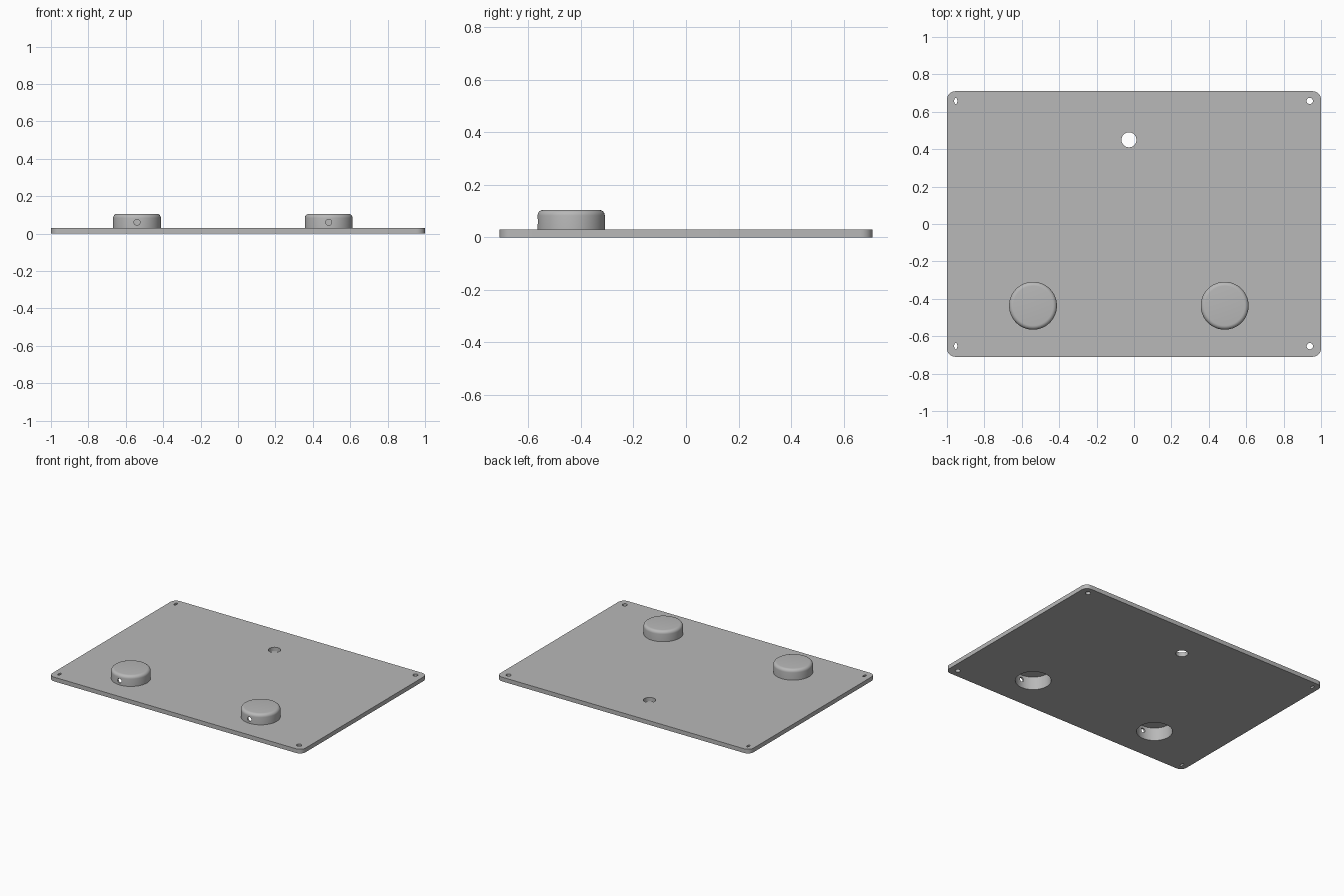
import bpy, bmesh, math
from mathutils import Matrix, Vector

if "Cube" in bpy.data.objects:
    bpy.data.objects.remove(bpy.data.objects["Cube"])

grey = bpy.data.materials.new("light grey")
grey.diffuse_color = (0.48, 0.48, 0.48, 1)
grey.use_nodes = True
grey.node_tree.nodes["Principled BSDF"].inputs["Base Color"].default_value = grey.diffuse_color

T = 0.03            # plate thickness
CAP_Y = -0.437      # both caps sit on this line
CAP_XS = {"left_cap": -0.54, "right_cap": 0.485}


def finish(name, bm):
    bmesh.ops.recalc_face_normals(bm, faces=bm.faces)
    me = bpy.data.meshes.new(name)
    bm.to_mesh(me)
    bm.free()
    ob = bpy.data.objects.new(name, me)
    bpy.context.collection.objects.link(ob)
    me.materials.append(grey)
    return ob


def cylinder(name, centre, r, depth, sides=48, sx=1.0, along_y=False):
    bm = bmesh.new()
    rot = Matrix.Rotation(math.pi / 2, 4, 'X') if along_y else Matrix.Identity(4)
    m = Matrix.Translation(Vector(centre)) @ rot @ Matrix.Diagonal((sx, 1, 1, 1))
    bmesh.ops.create_cone(bm, cap_ends=True, segments=sides, radius1=r,
                          radius2=r, depth=depth, matrix=m)
    return finish(name, bm)


def cut(ob, cutters):
    for c in cutters:
        mod = ob.modifiers.new("cut", 'BOOLEAN')
        mod.operation, mod.solver, mod.object = 'DIFFERENCE', 'EXACT', c
    bpy.context.view_layer.update()
    me = bpy.data.meshes.new_from_object(
        ob.evaluated_get(bpy.context.evaluated_depsgraph_get()))
    ob.modifiers.clear()
    ob.data = me
    for c in cutters:
        bpy.data.objects.remove(c)


def smooth(ob):
    bpy.ops.object.select_all(action='DESELECT')
    ob.select_set(True)
    bpy.context.view_layer.objects.active = ob
    bpy.ops.object.shade_smooth_by_angle(angle=math.radians(30))


# Base plate with rounded corners
bm = bmesh.new()
W, D, R = 1.0, 0.71, 0.045
verts = []
for k, (sx, sy) in enumerate([(1, 1), (-1, 1), (-1, -1), (1, -1)]):
    for i in range(9):
        a = math.pi / 2 * (k + i / 8)
        verts.append(bm.verts.new((sx * (W - R) + R * math.cos(a),
                                   sy * (D - R) + R * math.sin(a), 0)))
face = bm.faces.new(verts)
ext = bmesh.ops.extrude_face_region(bm, geom=[face])
bmesh.ops.translate(bm, vec=(0, 0, T),
                    verts=[v for v in ext["geom"] if isinstance(v, bmesh.types.BMVert)])
plate = finish("base_plate", bm)

# Holes: one large, round screw holes right, narrow slots left, cap openings
cutters = [cylinder("cutter", (-0.027, 0.45, T / 2), 0.04, 0.2)]
for y in (-0.653, 0.658):
    cutters.append(cylinder("cutter", (0.94, y, T / 2), 0.017, 0.2, 24))
    cutters.append(cylinder("cutter", (-0.953, y, T / 2), 0.017, 0.2, 24, sx=0.5))
for x in CAP_XS.values():
    cutters.append(cylinder("cutter", (x, CAP_Y, T / 2), 0.116, 0.2, 64))
cut(plate, cutters)
smooth(plate)


# Hollow round caps: lathed shell, rounded top edge, small hole in the front
def cap(name, x):
    top, ro, ri, f = 0.105, 0.128, 0.116, 0.022
    prof = [(0, 0.093), (ri, 0.093), (ri, T), (ro, T)]
    for i in range(7):
        a = math.pi / 2 * i / 6
        prof.append((ro - f + f * math.cos(a), top - f + f * math.sin(a)))
    prof.append((0, top))
    bm = bmesh.new()
    vs = [bm.verts.new((r, 0, z)) for r, z in prof]
    es = [bm.edges.new(p) for p in zip(vs, vs[1:])]
    bmesh.ops.spin(bm, geom=vs + es, cent=(0, 0, 0), axis=(0, 0, 1),
                   angle=2 * math.pi, steps=64, use_duplicate=False)
    bmesh.ops.remove_doubles(bm, verts=bm.verts, dist=1e-5)
    bmesh.ops.translate(bm, verts=bm.verts, vec=(x, CAP_Y, 0))
    ob = finish(name, bm)
    cut(ob, [cylinder("cutter", (x, CAP_Y - 0.12, 0.06), 0.016, 0.12, 24, along_y=True)])
    smooth(ob)


for name, x in CAP_XS.items():
    cap(name, x)
